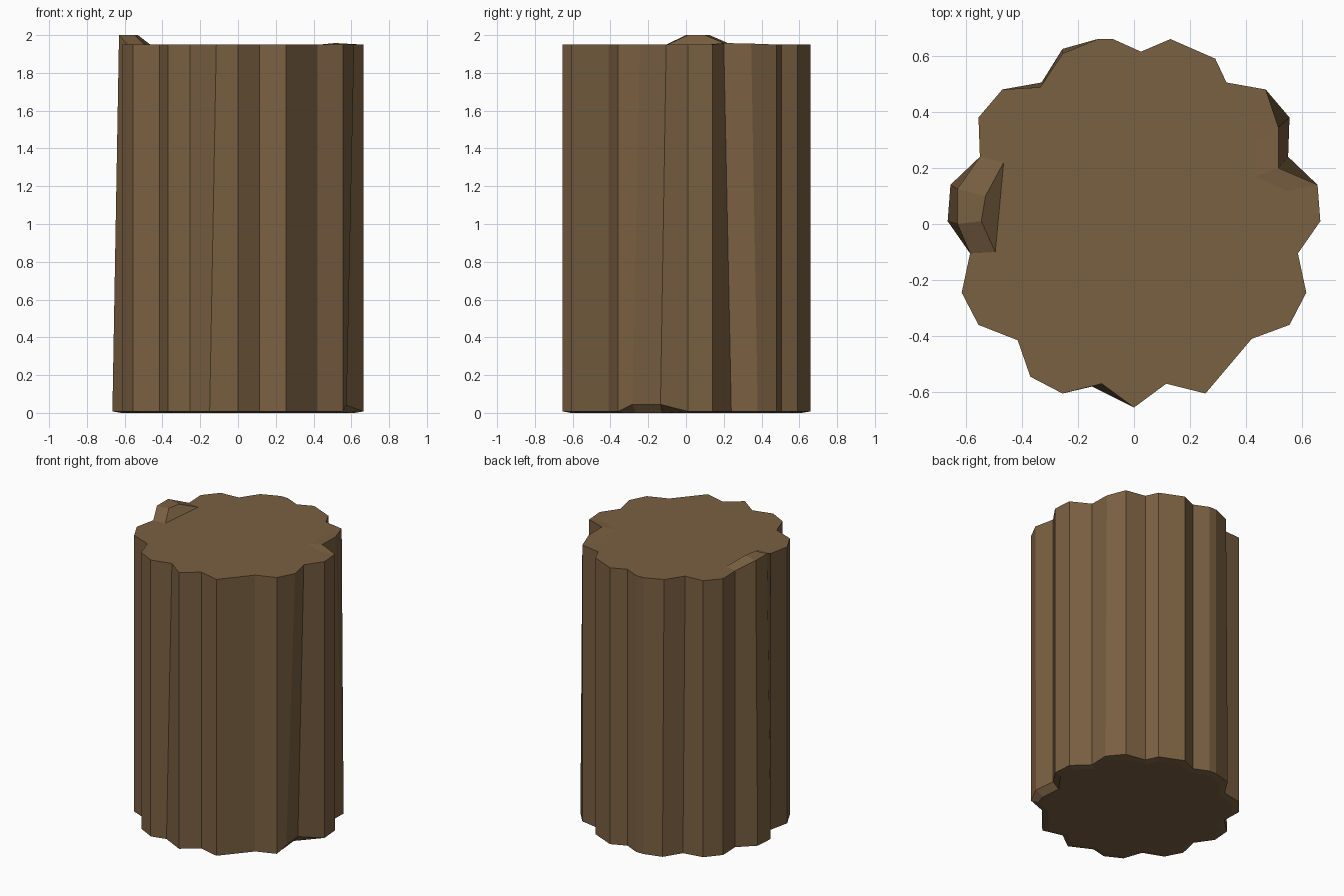
import bpy, bmesh

if "Cube" in bpy.data.objects:
    bpy.data.objects.remove(bpy.data.objects["Cube"])

Z0, Z1 = 0.008, 1.95

# Bark outline, clockwise seen from above
OUTLINE = [
    (-.13, .66), (-.075, .66), (.025, .615), (.13, .66), (.29, .59), (.33, .505),
    (.47, .48), (.555, .38), (.55, .24), (.655, .14), (.665, .01), (.585, -.105),
    (.615, -.245), (.555, -.36), (.42, -.41), (.255, -.605), (.115, -.57), (0, -.655),
    (-.115, -.57), (-.255, -.605), (-.37, -.545), (-.415, -.415), (-.555, -.36),
    (-.615, -.245), (-.585, -.105), (-.665, .01), (-.655, .14), (-.55, .24),
    (-.555, .38), (-.47, .48), (-.33, .505), (-.255, .625)]

# Ridges that lean or are chipped: outline index -> end position
TOP = {7: (.515, .345, 1.955), 8: (.515, .20, 1.958),
       25: (-.63, 0, 2.0), 26: (-.63, .125, 2.0),
       30: (-.335, .488, Z1), 31: (-.255, .608, Z1)}
BOTTOM = {11: (.56, -.135, .045), 12: (.575, -.285, .045), 18: (-.15, -.58, Z0)}

bm = bmesh.new()
n = len(OUTLINE)
top = [bm.verts.new(TOP.get(i, (x, y, Z1))) for i, (x, y) in enumerate(OUTLINE)]
bot = [bm.verts.new(BOTTOM.get(i, (x, y, Z0))) for i, (x, y) in enumerate(OUTLINE)]

# Fluted bark sides
for i in range(n):
    j = (i + 1) % n
    bm.faces.new((top[i], top[j], bot[j], bot[i]))

# Raised splinter on the left rim of the top
foot_a, peak_a, peak_b, foot_b = [bm.verts.new(p) for p in (
    (-.495, -.10, Z1), (-.545, .01, 2.0), (-.53, .10, 2.0), (-.465, .22, Z1))]
bm.faces.new((top[24], foot_a, peak_a, top[25]))
bm.faces.new((top[25], peak_a, peak_b, top[26]))
bm.faces.new((top[26], peak_b, foot_b, top[27]))
bm.faces.new((peak_a, foot_a, foot_b, peak_b))

# Top cut: a flat centre and slightly sloping rim, around the splinter
rim = [top[k % n] for k in range(27, 27 + n - 2)]
centre = [bm.verts.new((v.co.x * .84, v.co.y * .84, Z1)) for v in rim]
centre[0].co, centre[-1].co = foot_b.co, foot_a.co
for k in range(len(rim) - 1):
    bm.faces.new((rim[k], rim[k + 1], centre[k + 1], centre[k]))
bm.faces.new(centre)

# Bottom cut: flat centre, rim rising to the chip on the right
under = [bm.verts.new((v.co.x * .93, v.co.y * .93, 0)) for v in bot]
for i in range(n):
    j = (i + 1) % n
    bm.faces.new((bot[i], bot[j], under[j], under[i]))
bm.faces.new(under)

bmesh.ops.remove_doubles(bm, verts=bm.verts, dist=.0005)
bmesh.ops.recalc_face_normals(bm, faces=bm.faces)
mesh = bpy.data.meshes.new("log")
bm.to_mesh(mesh)
bm.free()

# Single wood colour
wood = bpy.data.materials.new("brown wood")
wood.diffuse_color = (.195, .117, .054, 1)
wood.use_nodes = True
wood.node_tree.nodes["Principled BSDF"].inputs["Base Color"].default_value = wood.diffuse_color
mesh.materials.append(wood)
log = bpy.data.objects.new("log", mesh)
bpy.context.collection.objects.link(log)
